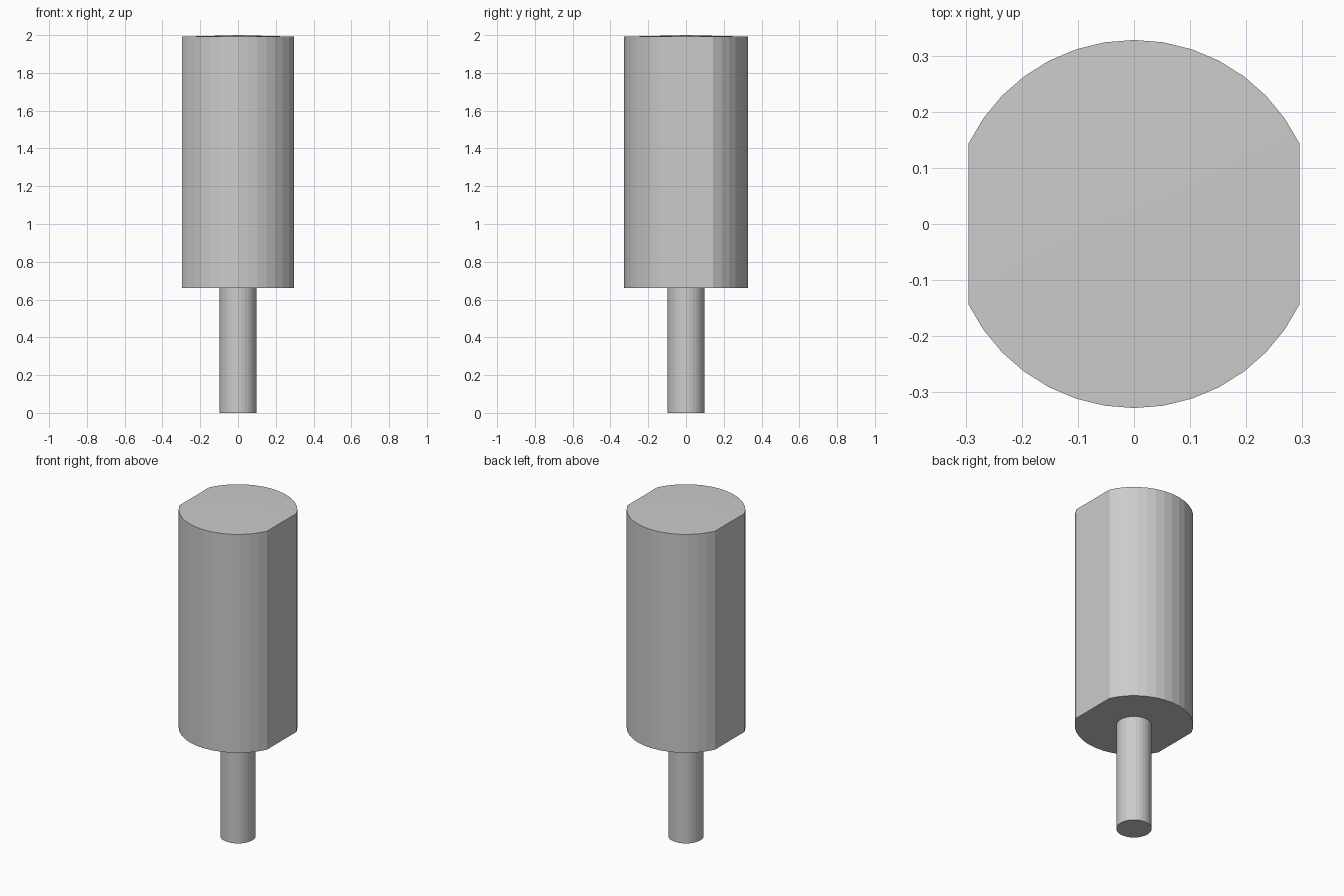
import bpy, bmesh
from math import radians, cos, sin

cube = bpy.data.objects.get("Cube")
if cube:
    bpy.data.objects.remove(cube, do_unlink=True)

grey = bpy.data.materials.new("light grey")
grey.use_nodes = True
colour = (0.6, 0.6, 0.6, 1)
grey.diffuse_color = colour
grey.node_tree.nodes["Principled BSDF"].inputs["Base Color"].default_value = colour


def arc(radius, start, end, steps):
    """Points along an arc, angles in degrees."""
    angles = [radians(start + (end - start) * i / steps) for i in range(steps + 1)]
    return [(radius * cos(a), radius * sin(a)) for a in angles]


def column(name, outline, bottom, top, crown=0):
    """Upright prism; a crown raises the middle of its top cap."""
    bm = bmesh.new()
    low = [bm.verts.new((x, y, bottom)) for x, y in outline]
    high = [bm.verts.new((x, y, top)) for x, y in outline]
    bm.faces.new(low[::-1])
    count = len(outline)
    for i in range(count):
        j = (i + 1) % count
        bm.faces.new((low[i], low[j], high[j], high[i]))
    cap = bm.faces.new(high)
    if crown:
        peak = bmesh.ops.poke(bm, faces=[cap])["verts"][0]
        peak.co = (0, 0, top + crown)
    mesh = bpy.data.meshes.new(name)
    bm.to_mesh(mesh)
    bm.free()
    mesh.materials.append(grey)
    obj = bpy.data.objects.new(name, mesh)
    bpy.context.collection.objects.link(obj)
    return obj


# Round body with a flat on each side and a slightly raised top
half = arc(0.328, 25.8, 154.2, 14)
body_outline = half + [(-x, -y) for x, y in half]
column("body", body_outline, 0.66, 1.992, 0.008)

# Thin round shaft below
shaft = column("shaft", arc(0.098, 0, 360, 32)[:-1], 0, 0.66)

for obj in bpy.context.collection.objects:
    obj.select_set(obj.name in ("body", "shaft"))
bpy.context.view_layer.objects.active = shaft
bpy.ops.object.shade_smooth_by_angle(angle=radians(5))
